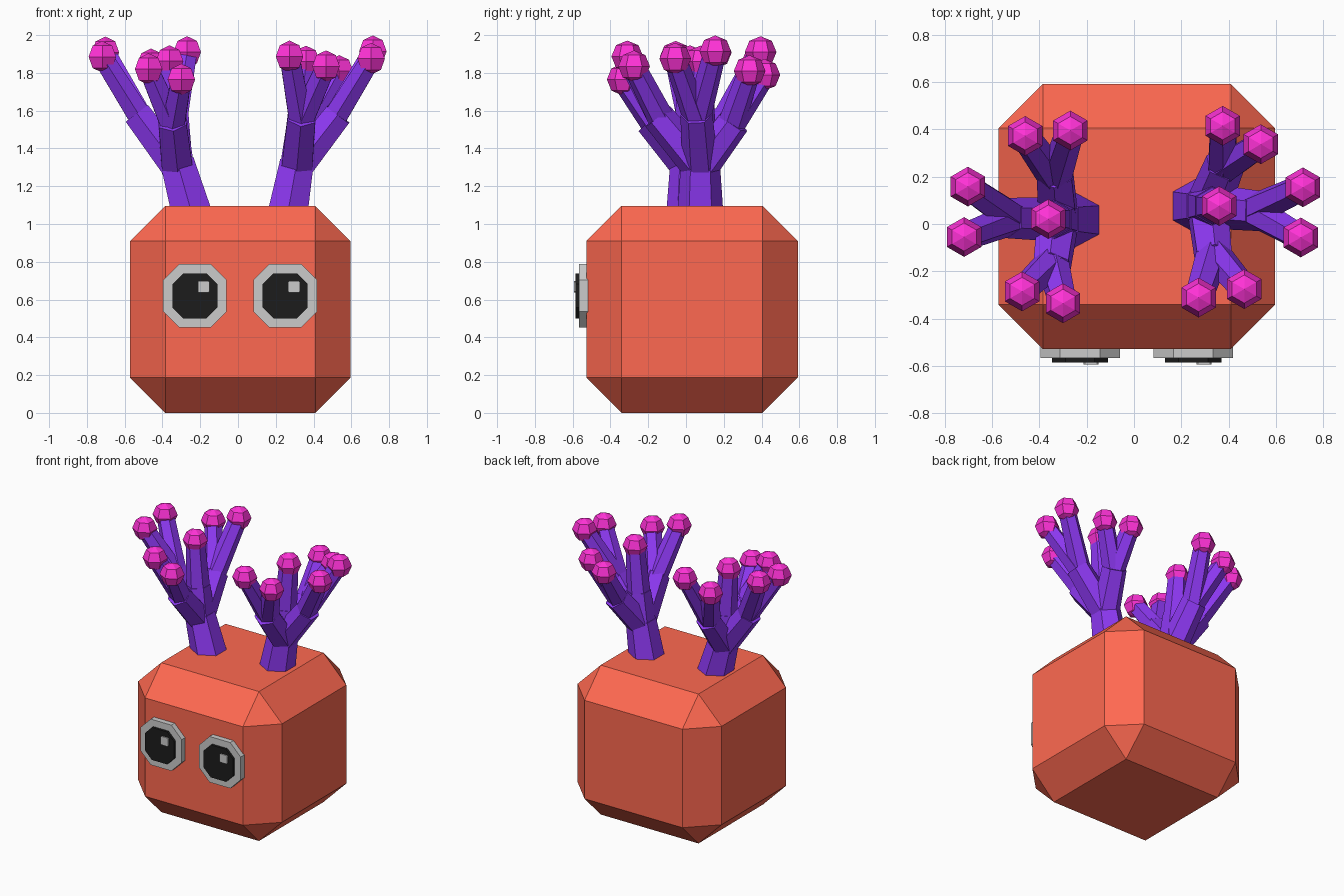
import bpy, bmesh
from math import pi, sin, cos
from mathutils import Vector

if "Cube" in bpy.data.objects:
    bpy.data.objects.remove(bpy.data.objects["Cube"])


def material(name, rgb):
    m = bpy.data.materials.new(name)
    m.diffuse_color = (*rgb, 1)
    m.use_nodes = True
    m.node_tree.nodes["Principled BSDF"].inputs["Base Color"].default_value = m.diffuse_color
    return m


CORAL = material("coral", (1.0, 0.141, 0.082))
PURPLE = material("purple", (0.27, 0.04, 0.9))
PINK = material("pink", (1.0, 0.032, 0.68))
BLACK = material("black", (0.012, 0.012, 0.012))


def finish(name, bm, mats=()):
    bmesh.ops.recalc_face_normals(bm, faces=bm.faces[:])
    me = bpy.data.meshes.new(name)
    bm.to_mesh(me)
    bm.free()
    for m in mats:
        me.materials.append(m)
    ob = bpy.data.objects.new(name, me)
    bpy.context.collection.objects.link(ob)
    return ob


def loft(bm, rings, mat=0):
    """Skin a stack of point rings and cap both ends."""
    rows = [[bm.verts.new(p) for p in r] for r in rings]
    faces = [bm.faces.new(rows[0]), bm.faces.new(rows[-1])]
    n = len(rows[0])
    for a, b in zip(rows, rows[1:]):
        for i in range(n):
            j = (i + 1) % n
            faces.append(bm.faces.new((a[i], a[j], b[j], b[i])))
    for f in faces:
        f.material_index = mat


def hexagon(c, r, u, v):
    return [c + r * (cos(i * pi / 3) * u + sin(i * pi / 3) * v) for i in range(6)]


def limb(bm, a, b, ra, rb):
    """Tapered six-sided branch from a to b."""
    a, b = Vector(a), Vector(b)
    d = (b - a).normalized()
    v = d.cross(Vector((0, 1, 0))).normalized()
    u = v.cross(d)
    loft(bm, [hexagon(a, ra, u, v), hexagon(b, rb, u, v)])


def ball(bm, c, r):
    """Six-sided, four-ring ball with a corner facing y."""
    c = Vector(c)
    u, v = Vector((0, 1, 0)), Vector((1, 0, 0))
    rows = [[bm.verts.new(p) for p in hexagon(c + Vector((0, 0, r * sin(t))), r * cos(t), u, v)]
            for t in (-pi / 4, 0, pi / 4)]
    poles = [bm.verts.new(c + Vector((0, 0, s * r))) for s in (-1, 1)]
    for i in range(6):
        j = (i + 1) % 6
        faces = [bm.faces.new((q[i], q[j], w[j], w[i])) for q, w in zip(rows, rows[1:])]
        faces += [bm.faces.new((q[i], q[j], p)) for q, p in ((rows[0], poles[0]), (rows[2], poles[1]))]
        for f in faces:
            f.material_index = 1


# Body: box with one-segment chamfer
bm = bmesh.new()
bmesh.ops.create_cube(bm, size=1)
for v in bm.verts:
    v.co = Vector((0.012 + v.co.x * 1.168, 0.032 + v.co.y * 1.12, 0.548 + v.co.z * 1.096))
bmesh.ops.bevel(bm, geom=bm.edges[:], offset=0.187, segments=1, affect='EDGES')
finish("body", bm, [CORAL])


# Eyes: chamfered square plates facing -y
def plate(name, x, z, half, flat, y0, y1, mats=()):
    k = half * flat
    pts = [(k, half), (half, k), (half, -k), (k, -half),
           (-k, -half), (-half, -k), (-half, k), (-k, half)]
    bm = bmesh.new()
    loft(bm, [[(x + px, y, z + pz) for px, pz in pts] for y in (y0, y1)])
    finish(name, bm, mats)


for side, x in (("left", -0.228), ("right", 0.25)):
    plate(side + "_eye", x, 0.62, 0.168, 0.5, -0.516, -0.567)
    plate(side + "_pupil", x, 0.62, 0.119, 0.52, -0.54, -0.585, [BLACK])
    plate(side + "_highlight", x + 0.046, 0.668, 0.031, 0.8, -0.57, -0.593)


# Antlers: trunk, central stem, three elbows with two tips each
def antler(name, base, fork, top, branches):
    bm = bmesh.new()
    limb(bm, base, fork, 0.122, 0.103)
    mid = Vector(fork).lerp(Vector(top), 0.4)
    limb(bm, fork, mid, 0.098, 0.082)
    limb(bm, mid, top, 0.078, 0.064)
    ball(bm, top, 0.084)
    for elbow, tips in branches:
        limb(bm, Vector(fork) - Vector((0, 0, 0.03)), elbow, 0.095, 0.085)
        start = Vector(elbow).lerp(Vector(fork), 0.12)
        for t in tips:
            limb(bm, start, t, 0.072, 0.06)
            ball(bm, t, 0.084)
    finish(name, bm, [PURPLE, PINK])


antler("left_antler", (-0.243, 0.017, 1.05), (-0.322, 0.02, 1.33), (-0.362, 0.021, 1.862), [
    ((-0.535, 0.025, 1.585), [(-0.702, 0.158, 1.908), (-0.718, -0.055, 1.885)]),
    ((-0.335, 0.22, 1.56), [(-0.46, 0.372, 1.845), (-0.269, 0.395, 1.91)]),
    ((-0.348, -0.185, 1.545), [(-0.473, -0.285, 1.82), (-0.3, -0.335, 1.765)])])
antler("right_antler", (0.262, 0.076, 1.05), (0.312, 0.076, 1.33), (0.36, 0.076, 1.86), [
    ((0.53, 0.055, 1.58), [(0.714, 0.155, 1.914), (0.705, -0.057, 1.875)]),
    ((0.385, 0.255, 1.54), [(0.536, 0.337, 1.81), (0.375, 0.415, 1.79)]),
    ((0.337, -0.15, 1.57), [(0.466, -0.275, 1.835), (0.273, -0.311, 1.887)])])
